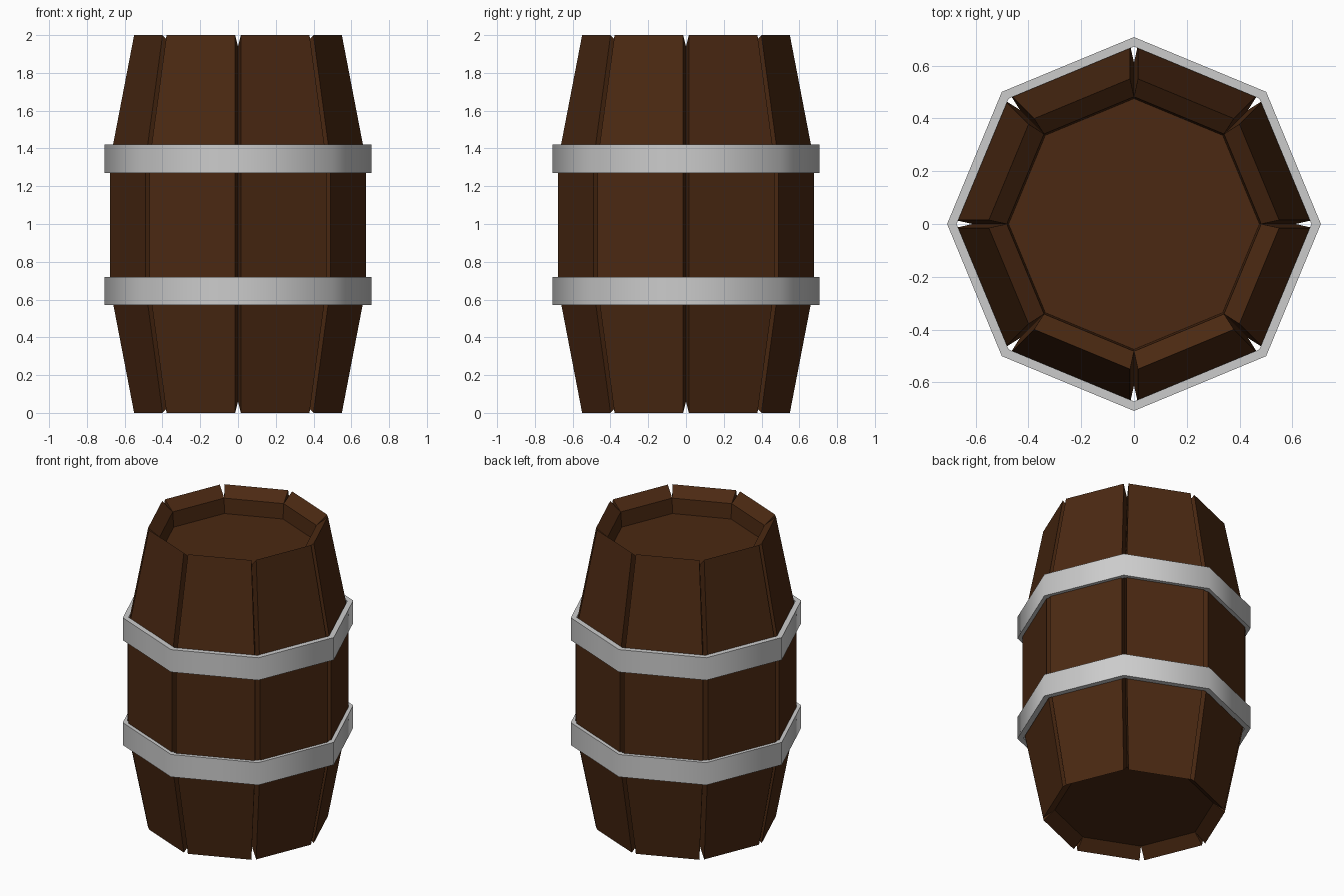
import bpy, bmesh, math
from mathutils import Vector

if "Cube" in bpy.data.objects:
    bpy.data.objects.remove(bpy.data.objects["Cube"])

N = 8
GAP = 0.016  # half width of the groove between staves at the outer face

wood = bpy.data.materials.new("dark_wood")
wood.diffuse_color = (0.07, 0.022, 0.006, 1)
wood.use_nodes = True
wood.node_tree.nodes["Principled BSDF"].inputs["Base Color"].default_value = wood.diffuse_color


def polar(r, i, z):
    a = 2 * math.pi * i / N
    return Vector((r * math.cos(a), r * math.sin(a), z))


def finish(name, bm, mat=None):
    bmesh.ops.remove_doubles(bm, verts=bm.verts, dist=1e-5)
    bmesh.ops.recalc_face_normals(bm, faces=bm.faces)
    me = bpy.data.meshes.new(name)
    bm.to_mesh(me)
    bm.free()
    ob = bpy.data.objects.new(name, me)
    bpy.context.collection.objects.link(ob)
    if mat:
        me.materials.append(mat)
    return ob


def face(bm, pts):
    bm.faces.new([bm.verts.new(p) for p in pts])


# Barrel body: tapered staves with V grooves, chamfered ends and recessed heads
outer = [(0.556, 0.0), (0.683, 0.66), (0.683, 1.34), (0.556, 2.0)]
inner = [(0.482, 0.06), (0.612, 0.66), (0.612, 1.34), (0.482, 1.94)]
bm = bmesh.new()
for i in range(N):
    left, right, in_l, in_r = [], [], [], []
    for (ro, zo), (ri, zi) in zip(outer, inner):
        a, b = polar(ro, i, zo), polar(ro, i + 1, zo)
        d = (b - a).normalized() * GAP
        left.append(a + d)
        right.append(b - d)
        in_l.append(polar(ri, i, zi))
        in_r.append(polar(ri, i + 1, zi))
    for k in range(3):
        face(bm, [left[k], right[k], right[k + 1], left[k + 1]])
        face(bm, [in_l[k], left[k], left[k + 1], in_l[k + 1]])
        face(bm, [right[k], in_r[k], in_r[k + 1], right[k + 1]])
    for k in (0, 3):
        face(bm, [left[k], right[k], in_r[k], in_l[k]])
    # inner wall down to the top head
    face(bm, [in_l[3], in_r[3], polar(0.475, i + 1, 1.84), polar(0.475, i, 1.84)])
face(bm, [polar(0.475, i, 1.84) for i in range(N)])
face(bm, [polar(0.482, i, 0.06) for i in range(N)])
finish("barrel_body", bm, wood)


# Metal hoops: eight-sided bands
def hoop(name, z0, z1, r_in=0.672, r_out=0.708):
    bm = bmesh.new()
    section = [(r_in, z0), (r_out, z0), (r_out, z1), (r_in, z1)]
    for i in range(N):
        for k in range(4):
            (ra, za), (rb, zb) = section[k], section[(k + 1) % 4]
            face(bm, [polar(ra, i, za), polar(ra, i + 1, za),
                      polar(rb, i + 1, zb), polar(rb, i, zb)])
    ob = finish(name, bm)
    bpy.ops.object.select_all(action='DESELECT')
    ob.select_set(True)
    bpy.context.view_layer.objects.active = ob
    bpy.ops.object.shade_smooth_by_angle(angle=math.radians(60))


hoop("lower_hoop", 0.57, 0.72)
hoop("upper_hoop", 1.27, 1.42)
